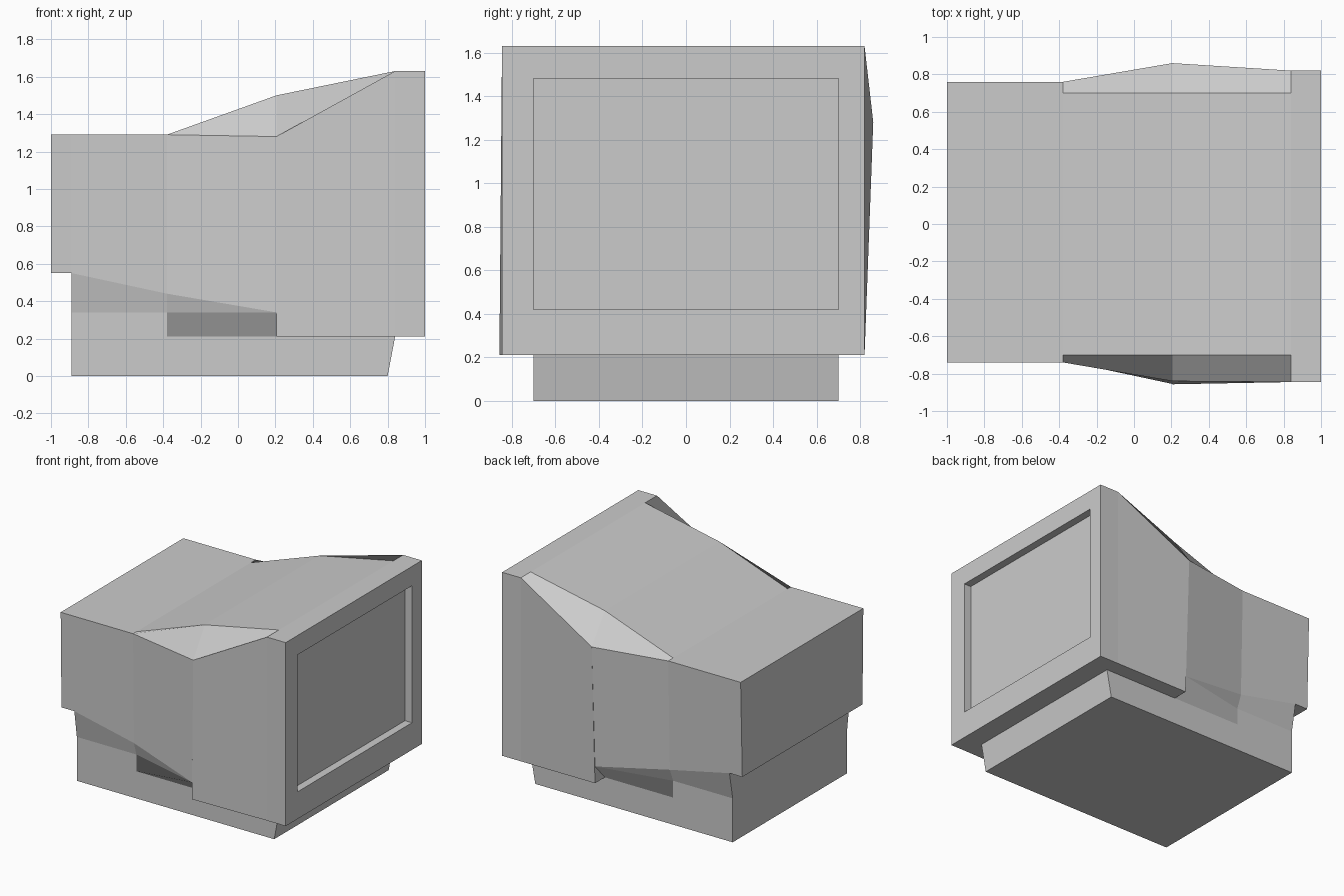
import bpy, bmesh

if "Cube" in bpy.data.objects:
    bpy.data.objects.remove(bpy.data.objects["Cube"])


def finish(name, bm):
    bmesh.ops.remove_doubles(bm, verts=bm.verts, dist=0.0005)
    bmesh.ops.recalc_face_normals(bm, faces=bm.faces)
    mesh = bpy.data.meshes.new(name)
    bm.to_mesh(mesh)
    bm.free()
    obj = bpy.data.objects.new(name, mesh)
    bpy.context.collection.objects.link(obj)
    return obj


def loft(name, rings):
    bm = bmesh.new()
    loops = [[bm.verts.new(p) for p in ring] for ring in rings]
    n = len(loops[0])
    for a, b in zip(loops, loops[1:]):
        for i in range(n):
            j = (i + 1) % n
            bm.faces.new((a[i], a[j], b[j], b[i]))
    bm.faces.new(loops[0])
    bm.faces.new(loops[-1])
    return finish(name, bm)


IN = 0.70  # half width of the base, screen opening and flat top


def section(x, top, side, low, ledge, under, left, right):
    """Ring around the casing; left/right give the y of the upper and lower side
    edges and of the ledge, where the side turns under toward the base."""
    def half(sign, ys):
        up, dn, lg = ys
        return [(x, sign * IN, top), (x, sign * up, side), (x, sign * dn, low),
                (x, sign * lg, ledge), (x, sign * IN, under)]
    return half(1, right) + half(-1, left)[::-1]


back_l, back_r = (.74, .73, IN), (.76, .74, IN)
front_l, front_r = (.845, .845, .78), (.82, .82, .76)
opening = (IN, IN, IN)

# Casing: back, neck, flared shoulders, step, bezel and recessed screen
casing = loft("monitor_casing", [
    section(-1.0, 1.29, 1.29, .55, .55, .55, back_l, back_r),
    section(-.89, 1.29, 1.29, .55, .55, .55, back_l, back_r),
    section(-.89, 1.29, 1.29, .55, .34, .21, back_l, back_r),
    section(-.38, 1.29, 1.29, .44, .34, .21, back_l, back_r),
    section(.205, 1.50, 1.28, .34, .34, .21, (.84, .855, .855), (.86, .82, .82)),
    section(.205, 1.50, 1.28, .21, .21, .21, (.84, .857, .78), (.86, .82, .76)),
    section(.84, 1.63, 1.63, .21, .21, .21, front_l, front_r),
    section(1.0, 1.63, 1.63, .21, .21, .21, front_l, front_r),
    section(1.0, 1.48, 1.48, .42, .42, .42, opening, opening),
    section(.94, 1.48, 1.48, .42, .42, .42, opening, opening),
])

# Base: side profile swept across the width, front edge leaning back
profile = [(-.89, 0), (.80, 0), (.84, .21), (-.89, .21)]
base = loft("monitor_base", [[(x, y, z) for x, z in profile] for y in (-IN, IN)])
